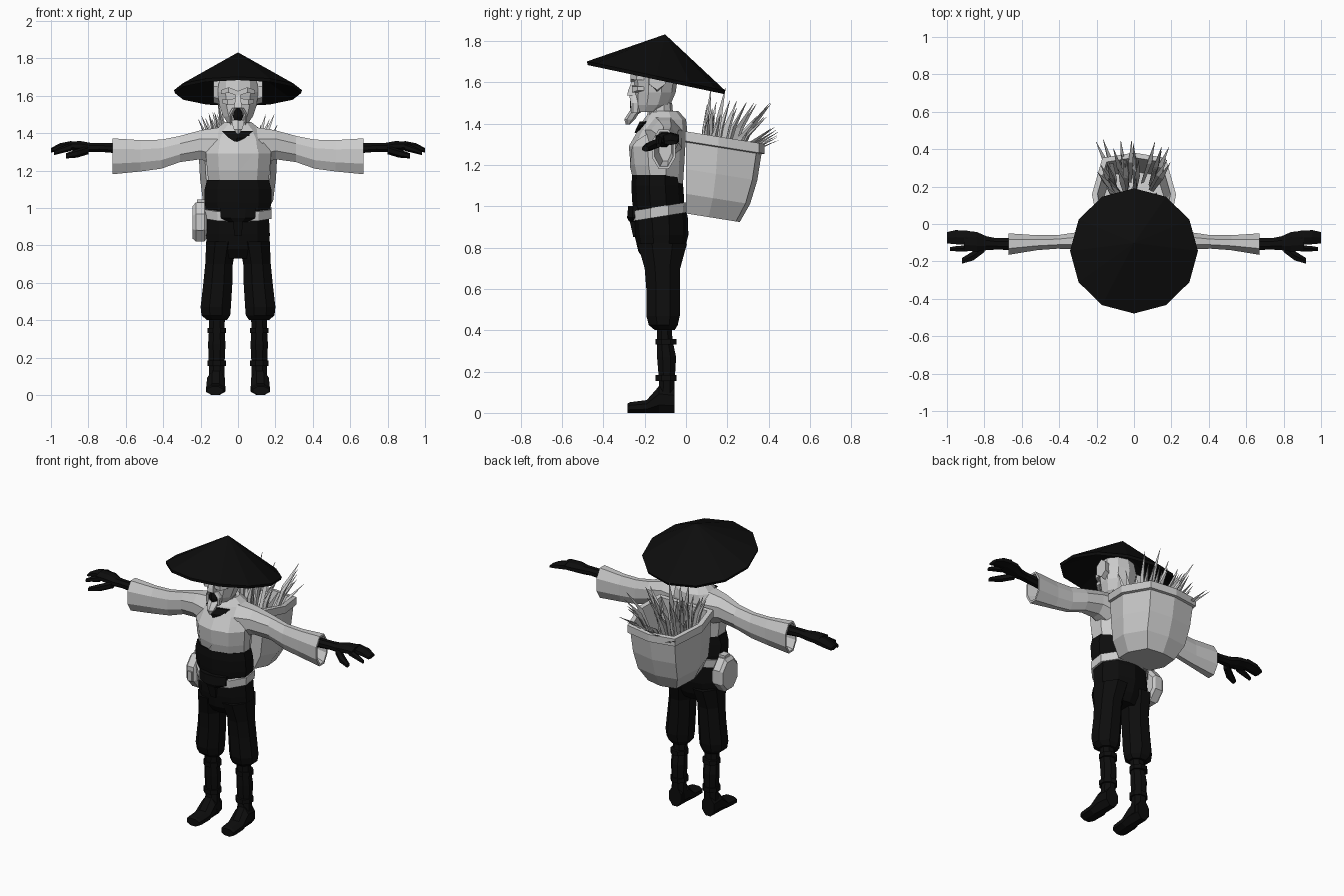
import bpy, bmesh, math, random
from mathutils import Vector

random.seed(4)


def material(name, v):
    m = bpy.data.materials.new(name)
    m.diffuse_color = (v, v, v, 1)
    return m


BLACK = material("black cloth", 0.004)
LIGHT = material("light grey", 0.6)


def section(axis, t, a0, a1, b0, b1, n=8, tilt=0.0):
    """Flat-sided polygon filling the bounds a0..a1, b0..b1 at t on the axis."""
    pts = []
    for i in range(n):
        ang = 2 * math.pi * (i + 0.5) / n
        k = 1 / math.cos(math.pi / n)
        a = (a0 + a1) / 2 + (a1 - a0) / 2 * k * math.cos(ang)
        b = (b0 + b1) / 2 + (b1 - b0) / 2 * k * math.sin(ang)
        if axis == "z":
            pts.append(Vector((a, b, t + tilt * (b + 0.12))))
        elif axis == "x":
            pts.append(Vector((t, a, b)))
        else:
            pts.append(Vector((a, t, b)))
    return pts


def build(name, lofts, mat, mirror=False):
    """Skin each list of rings, cap both ends and make one object."""
    bm = bmesh.new()
    for rings in lofts:
        vs = [[bm.verts.new(p) for p in r] for r in rings]
        n = len(rings[0])
        for lo, hi in zip(vs, vs[1:]):
            for i in range(n):
                j = (i + 1) % n
                bm.faces.new((lo[i], lo[j], hi[j], hi[i]))
        bm.faces.new(vs[0][::-1])
        bm.faces.new(vs[-1])
    bmesh.ops.recalc_face_normals(bm, faces=bm.faces)
    me = bpy.data.meshes.new(name)
    bm.to_mesh(me)
    bm.free()
    me.materials.append(mat)
    ob = bpy.data.objects.new(name, me)
    bpy.context.collection.objects.link(ob)
    if mirror:
        ob.modifiers.new("mirror", "MIRROR").use_mirror_merge = False
    return ob


def loft(name, axis, rows, mat, mirror=False, n=8, tilt=0.0):
    return build(name, [[section(axis, *r, n=n, tilt=tilt) for r in rows]], mat, mirror)


def body(name, rows, mat, n=10, tilt=0.0):
    """Upright loft centred on x: rows of height, half width, front, back."""
    return loft(name, "z", [(z, -w, w, f, b) for z, w, f, b in rows], mat, n=n, tilt=tilt)


def box(name, x0, x1, y0, y1, z0, z1, mat, mirror=False):
    return loft(name, "z", [(z0, x0, x1, y0, y1), (z1, x0, x1, y0, y1)], mat, mirror, n=4)


# Conical hat, tipped back, hollow underneath
def circle(r, z):
    return [Vector((r * math.cos(i * math.pi / 6), r * math.sin(i * math.pi / 6), z))
            for i in range(12)]


hat = build("hat", [[circle(0.002, 0.21), circle(0.342, 0.005), circle(0.337, -0.012),
                     circle(0.002, 0.17)]], BLACK)
hat.location = (0, -0.145, 1.625)
hat.rotation_euler.x = math.radians(-12)

# Head, neck and ears
body("head", [(1.455, 0.055, -0.235, -0.13), (1.49, 0.08, -0.245, -0.08),
              (1.55, 0.1, -0.245, -0.055), (1.62, 0.108, -0.25, -0.045),
              (1.69, 0.1, -0.24, -0.06)], LIGHT)
body("neck", [(1.38, 0.065, -0.19, -0.06), (1.5, 0.06, -0.18, -0.07)], LIGHT)
loft("ear", "x", [(0.09, -0.17, -0.11, 1.56, 1.67), (0.13, -0.18, -0.1, 1.57, 1.67)],
     LIGHT, True, 6)

# Face: brow, cheeks, nose, mouth, moustache and pointed beard
loft("brow", "x", [(0.0, -0.268, -0.235, 1.6, 1.625), (0.05, -0.268, -0.23, 1.615, 1.645),
                   (0.09, -0.24, -0.19, 1.61, 1.63)], LIGHT, True, 4)
loft("cheek", "x", [(0.015, -0.262, -0.23, 1.555, 1.585), (0.055, -0.262, -0.22, 1.55, 1.58),
                    (0.085, -0.235, -0.19, 1.56, 1.58)], LIGHT, True, 4)
body("nose", [(1.535, 0.022, -0.285, -0.23), (1.56, 0.018, -0.28, -0.23),
              (1.62, 0.01, -0.257, -0.23)], LIGHT, 4)
body("mouth", [(1.455, 0.014, -0.264, -0.22), (1.49, 0.028, -0.268, -0.22),
               (1.515, 0.02, -0.266, -0.22), (1.535, 0.006, -0.262, -0.22)], BLACK, 6)
loft("moustache", "z", [(1.45, 0.034, 0.046, -0.262, -0.23), (1.5, 0.03, 0.05, -0.265, -0.22),
                        (1.535, 0.008, 0.03, -0.27, -0.22)], LIGHT, True, 6)
body("beard", [(1.395, 0.006, -0.29, -0.275), (1.42, 0.022, -0.295, -0.25),
               (1.445, 0.03, -0.28, -0.235), (1.47, 0.035, -0.262, -0.2)], LIGHT, 6)

# Robe, its overlapping front and the dark neckline
ROBE = [(1.11, 0.155, -0.24, -0.02), (1.2, 0.165, -0.262, -0.015), (1.29, 0.172, -0.27, -0.01),
        (1.37, 0.155, -0.225, -0.0), (1.42, 0.12, -0.2, -0.005), (1.46, 0.07, -0.17, -0.04)]
body("robe", ROBE, LIGHT)
lapel = body("robe_overlap", [(z, w * 1.03, f - 0.005, b + 0.002) for z, w, f, b in ROBE[:4]], LIGHT)
bm = bmesh.new()
bm.from_mesh(lapel.data)
for co, no in (((0.17, 0, 1.39), (0.26, 0, -0.22)), ((0, -0.12, 0), (0, -1, 0))):
    bmesh.ops.bisect_plane(bm, geom=bm.verts[:] + bm.edges[:] + bm.faces[:], plane_co=co,
                           plane_no=no, clear_inner=True)
bm.to_mesh(lapel.data)
bm.free()
body("neckline", [(1.395, 0.1, -0.225, -0.05), (1.42, 0.095, -0.22, -0.045),
                  (1.435, 0.085, -0.21, -0.05), (1.42, 0.07, -0.2, -0.06)], BLACK, tilt=0.3)
loft("neckline_flap", "z", [(1.355, -0.02, 0.0, -0.245, -0.2), (1.375, -0.05, 0.04, -0.238, -0.19),
                            (1.41, -0.085, 0.08, -0.218, -0.15)], BLACK, n=6)

# Wide sleeves with an open cuff
loft("sleeve", "x", [(0.1, -0.2, -0.02, 1.22, 1.43), (0.2, -0.17, -0.035, 1.26, 1.415),
                     (0.31, -0.135, -0.045, 1.245, 1.385), (0.41, -0.132, -0.06, 1.21, 1.365),
                     (0.52, -0.14, -0.06, 1.195, 1.362), (0.672, -0.165, -0.05, 1.18, 1.372),
                     (0.672, -0.153, -0.062, 1.192, 1.36), (0.58, -0.13, -0.07, 1.22, 1.35)],
     LIGHT, True)

# Gloved forearm, palm, fingers and thumb
loft("forearm_and_palm", "x", [(0.56, -0.14, -0.075, 1.285, 1.345), (0.74, -0.137, -0.075, 1.3, 1.347),
                               (0.79, -0.14, -0.065, 1.298, 1.348), (0.84, -0.147, -0.043, 1.305, 1.357),
                               (0.91, -0.143, -0.035, 1.31, 1.355)], BLACK, True)
loft("fingers", "x", [(0.89, -0.112, -0.035, 1.313, 1.355), (0.955, -0.108, -0.033, 1.305, 1.342),
                      (1.0, -0.104, -0.043, 1.298, 1.318)], BLACK, True, 6)
loft("forefinger", "x", [(0.89, -0.146, -0.114, 1.308, 1.345), (0.95, -0.146, -0.118, 1.293, 1.322),
                         (0.985, -0.143, -0.124, 1.283, 1.303)], BLACK, True, 6)
loft("thumb", "x", [(0.8, -0.15, -0.1, 1.29, 1.33), (0.86, -0.195, -0.145, 1.272, 1.312),
                    (0.92, -0.212, -0.182, 1.266, 1.29)], BLACK, True, 6)

# Sash, belt and knot
body("sash", [(0.99, 0.172, -0.25, -0.015), (1.03, 0.178, -0.255, -0.015),
              (1.1, 0.178, -0.258, -0.02), (1.15, 0.166, -0.255, -0.025)], BLACK)
body("belt", [(0.95, 0.178, -0.262, 0.005), (1.0, 0.18, -0.265, 0.008)], LIGHT, tilt=0.16)
body("belt_knot", [(0.925, 0.05, -0.275, -0.2), (0.945, 0.092, -0.285, -0.2),
                   (1.0, 0.095, -0.28, -0.2)], BLACK, 8)
body("belt_tail", [(0.85, 0.018, -0.255, -0.22), (0.94, 0.03, -0.275, -0.22)], BLACK, 4)

# Baggy trousers
body("hips", [(0.73, 0.15, -0.19, -0.045), (0.78, 0.168, -0.225, -0.015), (0.86, 0.17, -0.243, 0.005),
              (0.94, 0.166, -0.25, 0.003), (1.01, 0.165, -0.245, -0.01)], BLACK)
loft("trouser_leg", "z", [(0.4, 0.06, 0.165, -0.15, -0.055), (0.425, 0.042, 0.195, -0.18, -0.04),
                          (0.47, 0.038, 0.2, -0.192, -0.03), (0.6, 0.03, 0.185, -0.192, -0.03),
                          (0.7, 0.028, 0.175, -0.2, -0.028), (0.82, 0.005, 0.17, -0.235, 0.005)],
     BLACK, True)

# Shins, wraps and boots
loft("shin", "z", [(0.04, 0.07, 0.158, -0.14, -0.055), (0.15, 0.073, 0.155, -0.13, -0.055),
                   (0.27, 0.067, 0.16, -0.14, -0.048), (0.35, 0.072, 0.155, -0.14, -0.065),
                   (0.42, 0.07, 0.155, -0.14, -0.07)], BLACK, True)
for z in (0.155, 0.33):
    loft("shin_wrap", "z", [(z, 0.063, 0.164, -0.147, -0.046), (z + 0.028, 0.063, 0.164, -0.147, -0.046)],
         BLACK, True)
loft("boot", "y", [(-0.283, 0.08, 0.165, 0, 0.045), (-0.27, 0.072, 0.17, 0, 0.052),
                   (-0.19, 0.068, 0.17, 0, 0.062), (-0.13, 0.07, 0.165, 0, 0.13),
                   (-0.055, 0.075, 0.16, 0, 0.12)], BLACK, True, 8)

# Round hip pouch with a clasp on its front
loft("pouch", "x", [(-0.165, -0.18, -0.03, 0.84, 1.0), (-0.18, -0.195, -0.02, 0.82, 1.03),
                    (-0.225, -0.195, -0.02, 0.82, 1.03), (-0.242, -0.18, -0.03, 0.835, 1.01)], LIGHT)
box("pouch_clasp", -0.217, -0.187, -0.203, -0.19, 0.88, 0.94, LIGHT)
box("pouch_loop", -0.22, -0.175, -0.13, -0.08, 1.0, 1.045, LIGHT)

# Back basket: flat against the back, bulging behind, open at the top
OUTLINE = [(-.85, 0), (-1, .42), (-.75, .93), (0, 1), (.75, .93), (1, .42), (.85, 0)]


def basket_ring(z, w, d, y0=0.0):
    return [Vector((x * w, y0 + y * d, z - 0.16 * (y0 + y * d))) for x, y in OUTLINE]


build("basket", [[basket_ring(*r) for r in (
    (0.965, 0.135, 0.26), (1.06, 0.188, 0.31), (1.18, 0.203, 0.345), (1.31, 0.21, 0.365),
    (1.315, 0.225, 0.385, -0.004), (1.362, 0.225, 0.385, -0.004), (1.362, 0.195, 0.335, 0.02),
    (1.05, 0.165, 0.26, 0.02))]], LIGHT)

# Cut grass fanning out of the basket
blades = []
for i in range(40):
    u, v = random.uniform(-1, 1), random.random()
    root = Vector((u * 0.11, 0.08 + 0.16 * v, 1.15))
    tip = Vector((u * 0.19 + random.uniform(-0.04, 0.04), 0.08 + 0.4 * v,
                  1.6 - 0.14 * v * v - random.uniform(0, 0.16)))
    mid = root.lerp(tip, 0.6) + Vector((-u * 0.01, -0.025 * v, 0.02))
    turn = random.uniform(0, 6.28)
    blades.append([[c + Vector((r * math.cos(turn + k * 2.094), r * math.sin(turn + k * 2.094), 0))
                    for k in range(3)] for c, r in ((root, 0.01), (mid, 0.016), (tip, 0.001))])
build("grass", blades, LIGHT)
